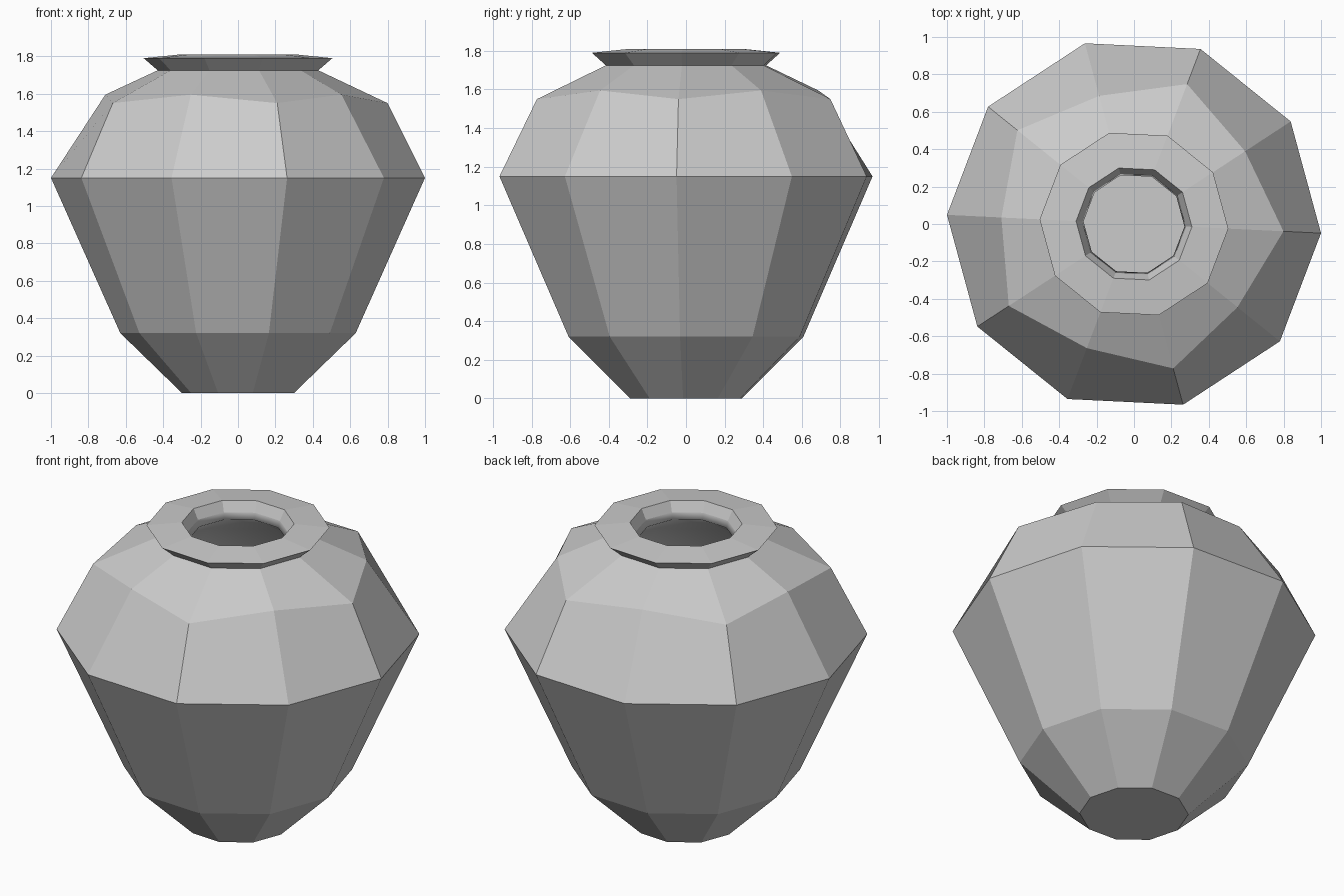
import bpy, bmesh
from math import cos, sin, pi, radians

if "Cube" in bpy.data.objects:
    bpy.data.objects.remove(bpy.data.objects["Cube"])

SIDES = 10
PHASE = radians(-2.8)
# (radius, z) for even and odd corners: the shoulder ring alternates in and out
OUTER = [((0.30, 0.0),) * 2, ((0.63, 0.32),) * 2, ((1.001, 1.15),) * 2,
         ((0.80, 1.55), (0.71, 1.595)), ((0.43, 1.725),) * 2,
         ((0.505, 1.79),) * 2, ((0.31, 1.81),) * 2]
INNER = [((r, z),) * 2 for r, z in
         [(0.28, 1.75), (0.27, 1.71), (0.62, 1.50), (0.90, 1.14), (0.56, 0.37), (0.27, 0.08)]]

bm = bmesh.new()


def ring(pair):
    """One ten-sided loop of corners."""
    verts = []
    for i in range(SIDES):
        r, z = pair[i % 2]
        a = PHASE + 2 * pi * i / SIDES
        verts.append(bm.verts.new((r * cos(a), r * sin(a), z)))
    return verts


# Walls: outside going up, over the lip, then down the hollow inside
rings = [ring(p) for p in OUTER + INNER]
for k, (low, high) in enumerate(zip(rings, rings[1:])):
    for i in range(SIDES):
        j = (i + 1) % SIDES
        face = bm.faces.new((low[i], low[j], high[j], high[i]))
        face.smooth = k >= len(OUTER)

# Base and inside floor
bm.faces.new(rings[0][::-1])
bm.faces.new(rings[-1])

mesh = bpy.data.meshes.new("pot")
bm.to_mesh(mesh)
bm.free()
bpy.context.collection.objects.link(bpy.data.objects.new("pot", mesh))
